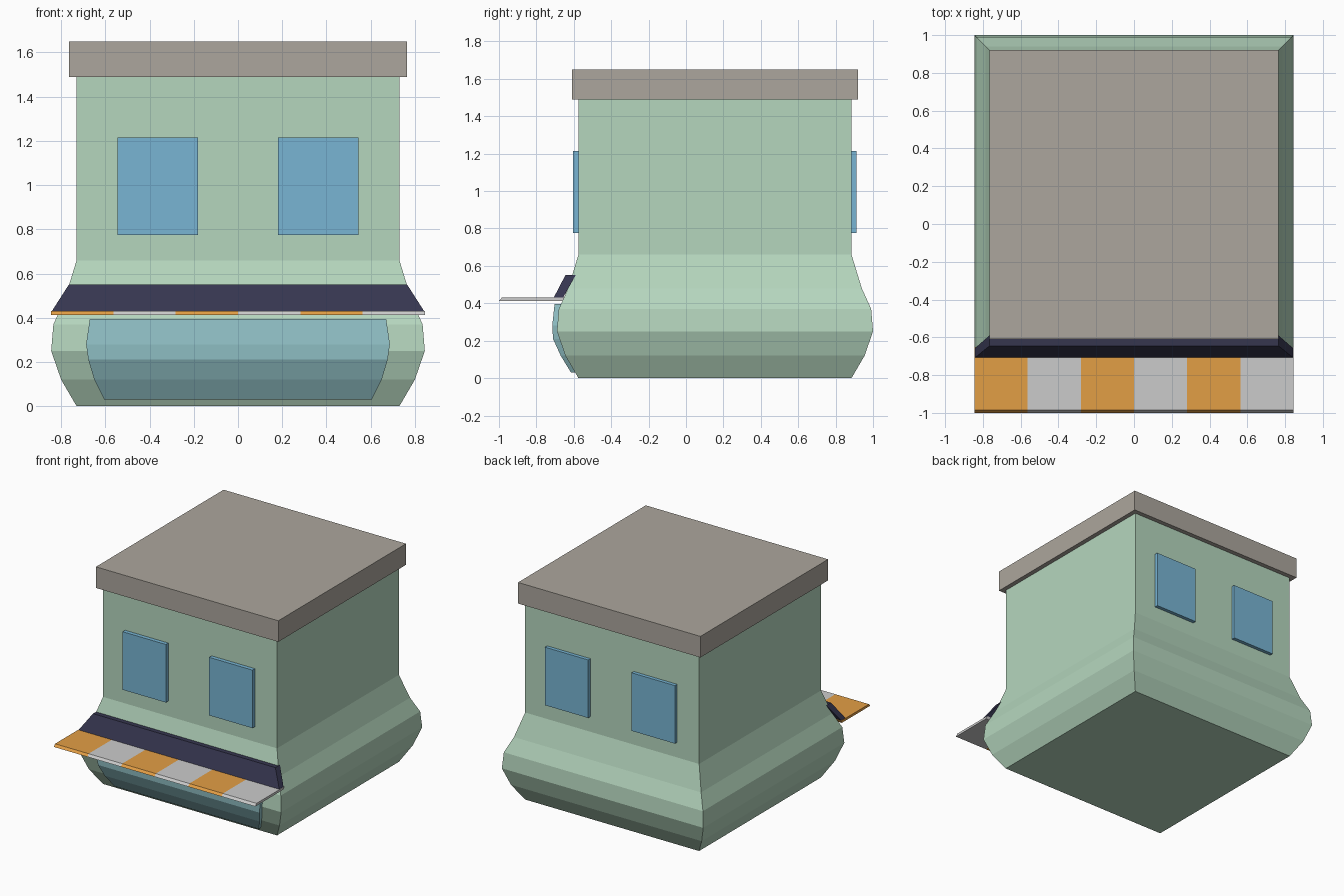
import bpy, bmesh

if "Cube" in bpy.data.objects:
    bpy.data.objects.remove(bpy.data.objects["Cube"])

CY = 0.155  # centre of the building in y


def material(name, rgb):
    # colours are given as display values and stored as linear
    m = bpy.data.materials.new(name)
    m.diffuse_color = [((c + 0.055) / 1.055) ** 2.4 for c in rgb] + [1]
    m.use_nodes = True
    m.node_tree.nodes["Principled BSDF"].inputs["Base Color"].default_value = m.diffuse_color
    return m


def loft(name, rings, mat):
    """Stack rectangles (x0, x1, y0, y1, z) from bottom to top into a solid."""
    bm = bmesh.new()
    loops = [[bm.verts.new(p) for p in ((x0, y0, z), (x1, y0, z), (x1, y1, z), (x0, y1, z))]
             for x0, x1, y0, y1, z in rings]
    for a, b in zip(loops, loops[1:]):
        for i in range(4):
            j = (i + 1) % 4
            bm.faces.new((a[i], a[j], b[j], b[i]))
    bm.faces.new(loops[0][::-1])
    bm.faces.new(loops[-1])
    bmesh.ops.recalc_face_normals(bm, faces=bm.faces)
    me = bpy.data.meshes.new(name)
    bm.to_mesh(me)
    bm.free()
    me.materials.append(mat)
    ob = bpy.data.objects.new(name, me)
    bpy.context.collection.objects.link(ob)
    return ob


def square(h, z):
    return (-h, h, CY - h, CY + h, z)


green = material("wall_green", (0.71, 0.84, 0.745))
stone = material("roof_grey", (0.675, 0.65, 0.615))
blue = material("window_blue", (0.47, 0.71, 0.83))
teal = material("panel_teal", (0.57, 0.76, 0.78))
navy = material("trim_navy", (0.21, 0.21, 0.31))
orange = material("stripe_orange", (0.89, 0.62, 0.27))
white = material("stripe_grey", (0.75, 0.75, 0.75))

# walls with bulging base
profile = [(0.73, 0), (0.80, 0.12), (0.845, 0.25), (0.835, 0.37), (0.785, 0.48),
           (0.73, 0.66), (0.73, 1.5)]
loft("walls", [square(h, z) for h, z in profile], green)

# flat roof
loft("roof", [square(0.765, 1.49), square(0.765, 1.65)], stone)

# windows, two on the front and two on the back
for face, y0, y1 in (("front", -0.605, -0.56), ("back", 0.87, 0.912)):
    for side, x0 in (("left", -0.545), ("right", 0.182)):
        loft(f"{face}_window_{side}",
             [(x0, x0 + 0.363, y0, y1, z) for z in (0.775, 1.215)], blue)

# curved shop window below the awning
shop = [(0.605, -0.615, 0.03), (0.65, -0.67, 0.12), (0.677, -0.711, 0.21),
        (0.687, -0.715, 0.28), (0.67, -0.703, 0.395)]
loft("shop_window", [(-h, h, y, y + 0.06, z) for h, y, z in shop], teal)

# sloping trim above the awning
loft("awning_trim", [(-0.845, 0.845, -0.71, -0.66, 0.425),
                     (-0.765, 0.765, -0.645, -0.59, 0.55)], navy)

# striped awning
w = 0.845 * 2 / 6
for i in range(6):
    x = -0.845 + i * w
    loft(f"awning_stripe_{i + 1}", [(x, x + w, -1.0, -0.66, 0.412),
                                    (x, x + w, -0.985, -0.65, 0.43)],
         white if i % 2 else orange)
